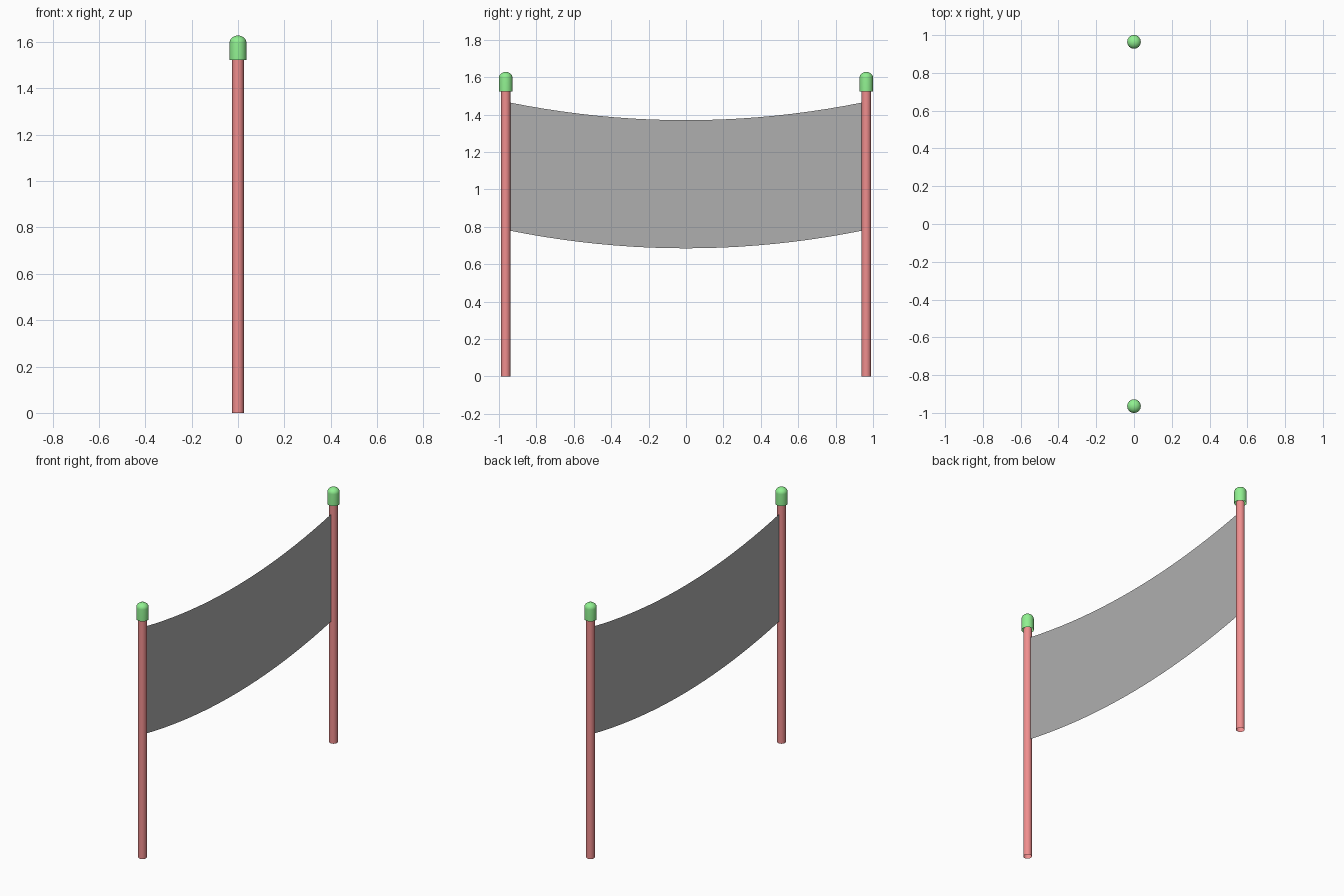
import bpy, bmesh, math

if "Cube" in bpy.data.objects:
    bpy.data.objects.remove(bpy.data.objects["Cube"])

POST_Y, POST_R, CAP_R = 0.964, 0.025, 0.036
SIDES = 32


def material(name, color):
    m = bpy.data.materials.new(name)
    m.diffuse_color = color
    m.use_nodes = True
    m.node_tree.nodes["Principled BSDF"].inputs["Base Color"].default_value = m.diffuse_color
    return m


def make_object(name, bm, mat):
    mesh = bpy.data.meshes.new(name)
    bm.to_mesh(mesh)
    bm.free()
    obj = bpy.data.objects.new(name, mesh)
    bpy.context.collection.objects.link(obj)
    mesh.materials.append(mat)
    return obj


def lathe(name, profile, y, mat):
    """Spin an (r, z) profile around a vertical axis at the given y."""
    bm = bmesh.new()
    verts = [bm.verts.new((r, 0, z)) for r, z in profile]
    edges = [bm.edges.new(p) for p in zip(verts, verts[1:])]
    bmesh.ops.spin(bm, geom=verts + edges, cent=(0, 0, 0), axis=(0, 0, 1),
                   angle=math.tau, steps=SIDES, use_merge=True)
    bmesh.ops.remove_doubles(bm, verts=bm.verts, dist=1e-5)
    bmesh.ops.recalc_face_normals(bm, faces=bm.faces)
    obj = make_object(name, bm, mat)
    obj.location.y = y
    bpy.ops.object.select_all(action='DESELECT')
    obj.select_set(True)
    bpy.context.view_layer.objects.active = obj
    bpy.ops.object.shade_smooth_by_angle(angle=math.radians(40))
    return obj


pink = material("post_pink", (0.87, 0.27, 0.27, 1))
green = material("cap_green", (0.28, 0.87, 0.28, 1))
grey = material("net_grey", (0.43, 0.43, 0.43, 1))

# Open tube posts and their domed caps
post_profile = [(POST_R, 0), (POST_R, 1.53)]
dome = [(CAP_R * math.cos(i * math.pi / 16), 1.598 + 0.03 * math.sin(i * math.pi / 16))
        for i in range(8)]
cap_profile = [(CAP_R, 1.523)] + dome + [(0, 1.628)]
for side, s in (("left", -1), ("right", 1)):
    lathe(side + "_post", post_profile, s * POST_Y, pink)
    lathe(side + "_cap", cap_profile, s * POST_Y, green)

# Sagging net panel between the posts
bm = bmesh.new()
N, END = 20, 0.945
columns = []
for i in range(N + 1):
    t = 2 * i / N - 1
    sag = 0.095 * t * t
    columns.append([bm.verts.new((0, t * END, z + sag)) for z in (0.685, 1.37)])
for a, b in zip(columns, columns[1:]):
    bm.faces.new((a[0], b[0], b[1], a[1]))
make_object("net", bm, grey)
